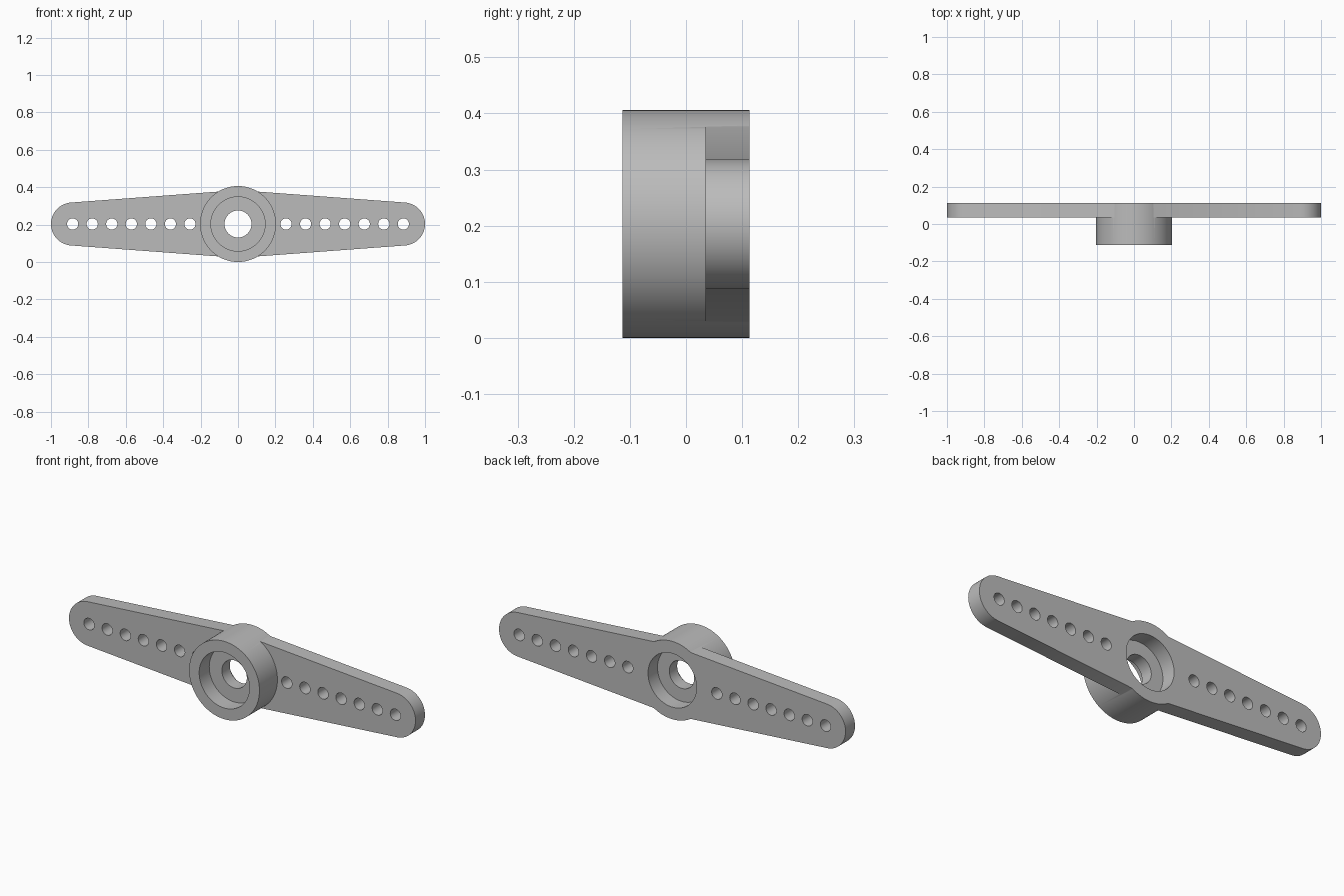
import bpy
import bmesh
from math import cos, sin, pi, radians

if "Cube" in bpy.data.objects:
    bpy.data.objects.remove(bpy.data.objects["Cube"], do_unlink=True)

CZ = 0.203                       # height of the shaft axis
FRONT, BACK, ARM_FRONT = -0.113, 0.113, 0.035

grey = bpy.data.materials.new("grey_plastic")
grey.use_nodes = True
grey.diffuse_color = (0.5, 0.5, 0.5, 1)
grey.node_tree.nodes["Principled BSDF"].inputs["Base Color"].default_value = (0.5, 0.5, 0.5, 1)


def circle(x, r, n):
    return [(x + r * cos(2 * pi * i / n), r * sin(2 * pi * i / n)) for i in range(n)]


def prism(name, outline, y0, y1):
    """Extrude an x-z outline around the shaft axis from y0 to y1."""
    bm = bmesh.new()
    face = bm.faces.new([bm.verts.new((x, y0, CZ + z)) for x, z in outline])
    moved = bmesh.ops.extrude_face_region(bm, geom=[face])["geom"]
    verts = [v for v in moved if isinstance(v, bmesh.types.BMVert)]
    bmesh.ops.translate(bm, verts=verts, vec=(0, y1 - y0, 0))
    if face.is_valid and len(bm.faces) < len(outline) + 2:
        bm.faces.new(face.verts)
    bmesh.ops.recalc_face_normals(bm, faces=bm.faces)
    mesh = bpy.data.meshes.new(name)
    bm.to_mesh(mesh)
    bm.free()
    mesh.materials.append(grey)
    obj = bpy.data.objects.new(name, mesh)
    bpy.context.collection.objects.link(obj)
    return obj


def combine(obj, tools, operation):
    """Boolean each tool into obj, bake the result and drop the tools."""
    for tool in tools:
        tool.hide_render = True
        mod = obj.modifiers.new(tool.name, "BOOLEAN")
        mod.operation, mod.solver, mod.object = operation, "EXACT", tool
    graph = bpy.context.evaluated_depsgraph_get()
    baked = bpy.data.meshes.new_from_object(obj.evaluated_get(graph))
    obj.modifiers.clear()
    obj.data = baked
    for tool in tools:
        bpy.data.objects.remove(tool, do_unlink=True)


# Tapered double arm with rounded tips, widest at the shaft
TIP_X, TIP_R, STEPS = 0.885, 0.115, 32
lean = radians(85.8)
tip = [(TIP_X + TIP_R * cos(a), TIP_R * sin(a))
       for a in (-lean + 2 * lean * i / STEPS for i in range(STEPS + 1))]
outline = tip + [(0, 0.181)] + [(-x, -z) for x, z in tip] + [(0, -0.181)]
horn = prism("double_arm_lever", outline, ARM_FRONT, BACK)

# Round hub standing out to the front
combine(horn, [prism("hub", circle(0, CZ, 96), FRONT, BACK)], "UNION")

# Shaft socket, screw hole, rear recess and the rows of link holes
cutters = [
    prism("socket", circle(0, 0.145, 80), -0.3, -0.03),
    prism("screw_hole", circle(0, 0.072, 64), -0.3, 0.3),
    prism("rear_recess", circle(0, 0.14, 80), ARM_FRONT, 0.3),
]
for side in (-1, 1):
    for i in range(7):
        cutters.append(prism("link_hole", circle(side * (0.257 + 0.1045 * i), 0.03, 32), -0.3, 0.3))
combine(horn, cutters, "DIFFERENCE")

bpy.ops.object.select_all(action="DESELECT")
horn.select_set(True)
bpy.context.view_layer.objects.active = horn
bpy.ops.object.shade_smooth_by_angle(angle=radians(30))
